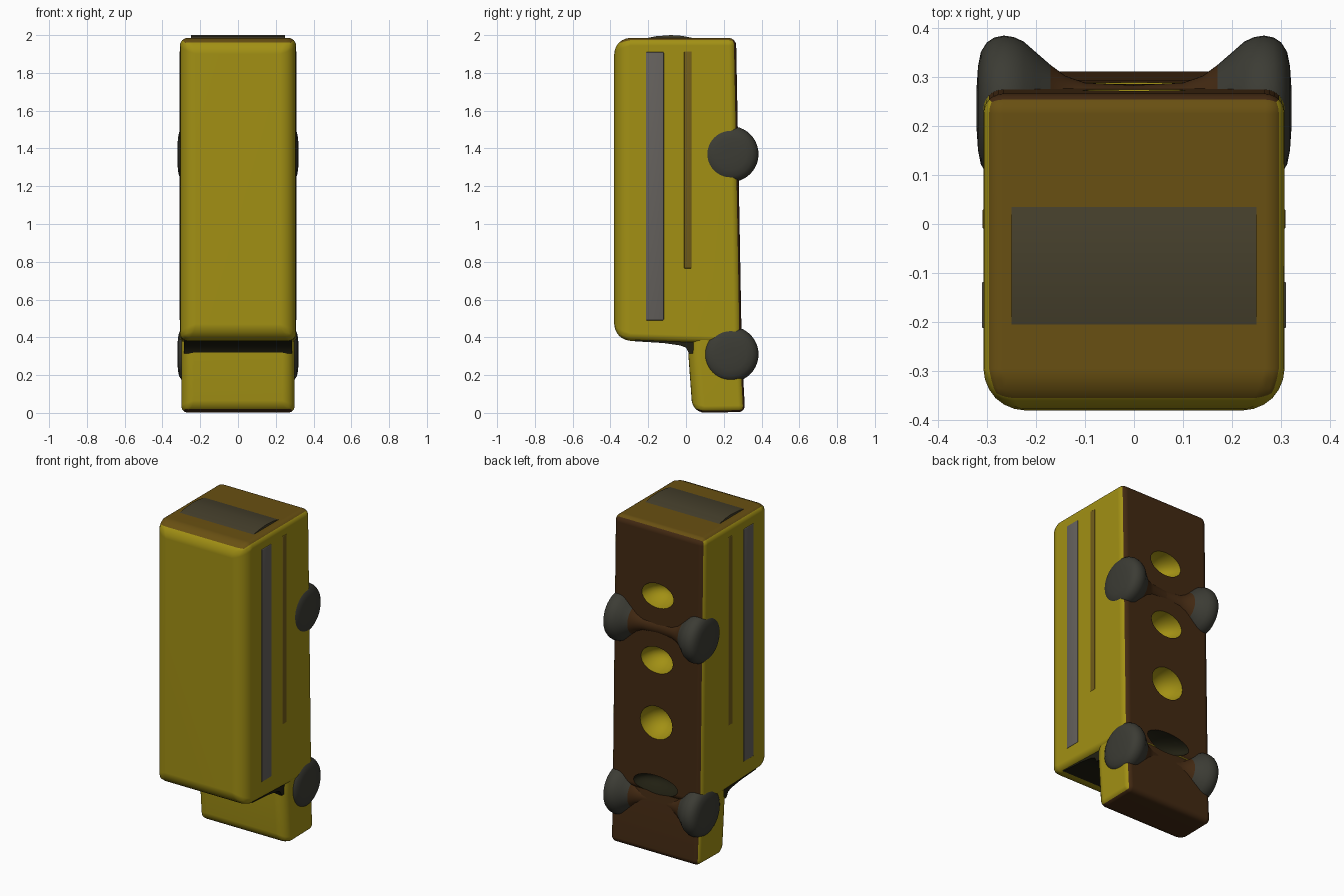
import bpy, bmesh, math
from mathutils import Matrix

if "Cube" in bpy.data.objects:
    bpy.data.objects.remove(bpy.data.objects["Cube"])


def material(name, rgb):
    m = bpy.data.materials.new(name)
    m.diffuse_color = (*rgb, 1)
    m.use_nodes = True
    m.node_tree.nodes["Principled BSDF"].inputs["Base Color"].default_value = m.diffuse_color
    return m


YELLOW = material("yellow_paint", (0.36, 0.28, 0.007))
BROWN = material("brown_underside", (0.055, 0.022, 0.006))
GLASS = material("grey_glass", (0.13, 0.12, 0.11))
TAIL = material("tail_glass", (0.06, 0.05, 0.025))
DARK = material("dark_glass", (0.015, 0.014, 0.006))
TYRE = material("dark_tyre", (0.045, 0.045, 0.035))
TRIM = material("brown_trim", (0.17, 0.11, 0.01))
RUST = material("tail_paint", (0.14, 0.08, 0.006))


def make(name, bm, *mats):
    me = bpy.data.meshes.new(name)
    bmesh.ops.recalc_face_normals(bm, faces=bm.faces)
    bm.to_mesh(me)
    bm.free()
    ob = bpy.data.objects.new(name, me)
    bpy.context.collection.objects.link(ob)
    for m in mats:
        me.materials.append(m)
    return ob


def finish(ob, angle=50):
    """Apply the modifiers and smooth the surface."""
    bpy.ops.object.select_all(action='DESELECT')
    ob.select_set(True)
    bpy.context.view_layer.objects.active = ob
    bpy.ops.object.convert(target='MESH')
    bpy.ops.object.shade_smooth_by_angle(angle=math.radians(angle))


def extrude_profile(profile, half):
    """Extrude a y-z side profile across x."""
    bm = bmesh.new()
    f = bm.faces.new([bm.verts.new((-half, y, z)) for y, z in profile])
    ext = bmesh.ops.extrude_face_region(bm, geom=[f])
    bmesh.ops.translate(bm, vec=(2 * half, 0, 0),
                        verts=[v for v in ext["geom"] if isinstance(v, bmesh.types.BMVert)])
    bmesh.ops.recalc_face_normals(bm, faces=bm.faces)
    return bm


def shell(name, profile, half, roof_y, roof_round, other_round, brown_nose=False):
    """Rounded hull with wider rounding on the roof side."""
    bm = extrude_profile(profile, half)
    for f in bm.faces:
        if f.normal.y > 0.8 or (brown_nose and f.normal.z < -0.9):
            f.material_index = 1
        elif f.normal.z > 0.9:
            f.material_index = 3
    layer = bm.edges.layers.float.new("bevel_weight_edge")
    for e in bm.edges:
        if e.calc_face_angle(0) > 0.5:
            roof = all(v.co.y < roof_y for v in e.verts)
            e[layer] = (roof_round if roof else other_round) / 0.1
    ob = make(name, bm, YELLOW, BROWN, DARK, RUST)
    b = ob.modifiers.new("rounding", 'BEVEL')
    b.limit_method = 'WEIGHT'
    b.width = 0.1
    b.segments = 6
    return ob


def panel(name, size, loc, mat, r=0.01):
    bm = bmesh.new()
    bmesh.ops.create_cube(bm, size=1, matrix=Matrix.Translation(loc) @ Matrix.Diagonal((*size, 1)))
    bmesh.ops.bevel(bm, geom=bm.edges[:], offset=r, segments=3, affect='EDGES', profile=0.5)
    finish(make(name, bm, mat))


# Bus body and hood, standing on the nose
body = shell("body", [(-0.38, 1.985), (-0.38, 0.385), (0.295, 0.36), (0.28, 1.2), (0.265, 1.985)],
             0.307, -0.3, 0.085, 0.04)
hood = shell("hood", [(0.035, 0.0), (0.313, 0.005), (0.302, 0.2), (0.26, 0.5), (0.02, 0.5), (0.013, 0.3)],
             0.3, 0.1, 0.065, 0.035, True)

# Deep hollows along the underside, the one between the front wheels in shadow
bm = bmesh.new()
for z, rx, ry, rz, mat in ((1.57, 0.11, 0.14, 0.075, 0), (1.18, 0.11, 0.14, 0.08, 0),
                           (0.8, 0.11, 0.14, 0.1, 0), (0.42, 0.15, 0.11, 0.06, 2)):
    old = set(bm.faces)
    bmesh.ops.create_uvsphere(bm, u_segments=24, v_segments=14, radius=1,
                              matrix=Matrix.Translation((0, 0.3, z)) @ Matrix.Diagonal((rx, ry, rz, 1)))
    for f in set(bm.faces) - old:
        f.material_index = mat
cutter = make("underside_cutter", bm, YELLOW, BROWN, DARK)
cutter.hide_render = True
for ob in (body, hood):
    m = ob.modifiers.new("hollows", 'BOOLEAN')
    m.operation = 'DIFFERENCE'
    m.object = cutter
    finish(ob, 30)
    m = ob.modifiers.new("even_shading", 'WEIGHTED_NORMAL')
    m.keep_sharp = True
bpy.data.objects.remove(cutter)

# Wheels: soft lathed bulges that taper inwards to a thin brown axle
RIM = [(0.0, 0.047), (0.1, 0.052), (0.14, 0.066), (0.17, 0.088), (0.2, 0.114), (0.225, 0.136),
       (0.245, 0.145), (0.265, 0.148), (0.285, 0.144), (0.3, 0.134), (0.312, 0.115),
       (0.318, 0.085), (0.321, 0.04)]
N = 40
for label, z in (("front", 0.31), ("rear", 1.37)):
    for side, s in (("right", 1), ("left", -1)):
        bm = bmesh.new()
        rings = [[bm.verts.new((s * x, 0.236 + r * math.cos(2 * math.pi * i / N),
                                z + r * math.sin(2 * math.pi * i / N))) for i in range(N)]
                 for x, r in RIM]
        for k, (a, b) in enumerate(zip(rings, rings[1:])):
            for i in range(N):
                j = (i + 1) % N
                bm.faces.new((a[i], a[j], b[j], b[i])).material_index = 1 if k < 3 else 0
        bm.faces.new(rings[-1])
        bm.faces.new(rings[0])
        finish(make(f"{label}_{side}_wheel", bm, TYRE, BROWN))

# Side windows and trim rails, nearly flush
for side, s in (("right", 1), ("left", -1)):
    panel(f"{side}_window_band", (0.02, 0.095, 1.42), (s * 0.3, -0.165, 1.2), GLASS, 0.004)
    panel(f"{side}_trim_rail", (0.02, 0.04, 1.15), (s * 0.299, 0.01, 1.34), TRIM, 0.004)

# Windscreen running down into the hood with a filleted foot
bm = extrude_profile([(-0.27, 0.40), (-0.27, 0.379), (-0.12, 0.37), (-0.03, 0.357), (0.0, 0.345),
                      (0.016, 0.315), (0.05, 0.315), (0.05, 0.40)], 0.285)
finish(make("windscreen", bm, DARK))

# Rear window: a very shallow dome set into the tail
bm = extrude_profile([(-0.21, 1.96), (-0.21, 1.984), (-0.16, 1.994), (-0.08, 2.0), (-0.02, 1.996),
                      (0.04, 1.984), (0.04, 1.96)], 0.25)
finish(make("rear_window", bm, TAIL))
